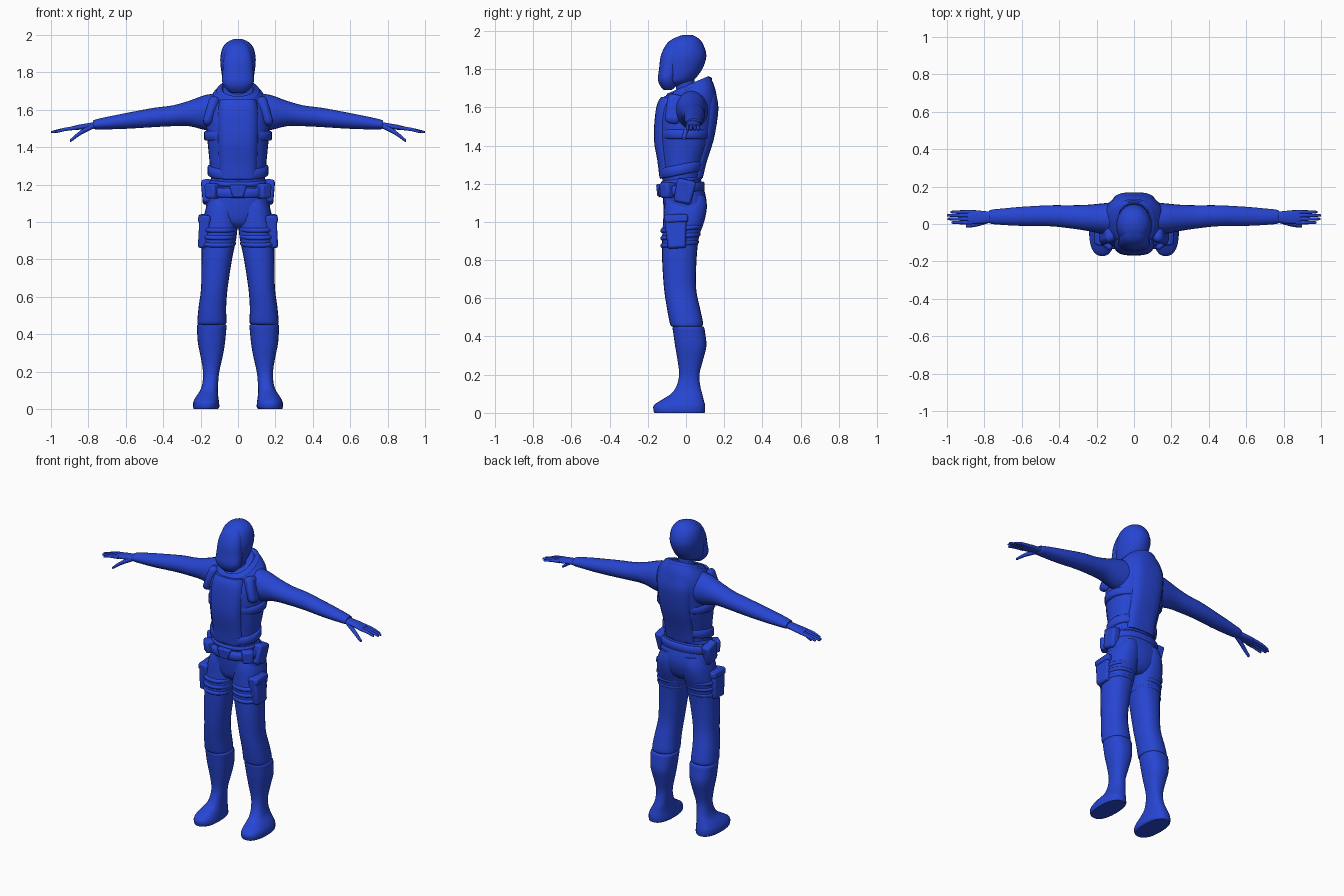
import bpy, bmesh, math
from mathutils import Vector, Matrix

mat = bpy.data.materials.new("blue")
mat.diffuse_color = (0.02, 0.06, 0.65, 1)


def finish(name, bm, mirror=False, bevel=0, angle=45):
    bmesh.ops.recalc_face_normals(bm, faces=bm.faces)
    me = bpy.data.meshes.new(name)
    bm.to_mesh(me)
    bm.free()
    me.polygons.foreach_set("use_smooth", [True] * len(me.polygons))
    me.set_sharp_from_angle(angle=math.radians(angle))
    me.materials.append(mat)
    ob = bpy.data.objects.new(name, me)
    bpy.context.collection.objects.link(ob)
    if bevel:
        b = ob.modifiers.new("bevel", 'BEVEL')
        b.width, b.segments = bevel, 2
    if mirror:
        ob.modifiers.new("mirror", 'MIRROR')
    return ob


def spline(rows, steps):
    """Catmull-Rom interpolation through rows of numbers."""
    out = []
    for i in range(len(rows) - 1):
        a, b, c, d = (rows[max(0, min(len(rows) - 1, i + k))] for k in (-1, 0, 1, 2))
        for s in range(steps):
            t = s / steps
            out.append([0.5 * (2 * q + (r - p) * t + (2 * p - 5 * q + 4 * r - w) * t * t
                               + (3 * q - p - 3 * r + w) * t ** 3)
                        for p, q, r, w in zip(a, b, c, d)])
    return out + [list(rows[-1])]


def loft(name, rows, axis='z', n=24, p=2.0, steps=3, mirror=False, angle=45):
    """Skin rows (along, u0, u1, v0, v1, slope): u,v = x,y for axis z and y,z for axis x."""
    rows = [tuple(r) + (0,) * (6 - len(r)) for r in rows]
    bm = bmesh.new()
    rings = []
    for h, u0, u1, v0, v1, sl in spline(rows, steps):
        ring = []
        for k in range(n):
            a = 2 * math.pi * k / n
            cu, cv = math.cos(a), math.sin(a)
            du = math.copysign(abs(cu) ** (2 / p), cu) * (u1 - u0) / 2
            dv = math.copysign(abs(cv) ** (2 / p), cv) * (v1 - v0) / 2
            u, v = (u0 + u1) / 2 + du, (v0 + v1) / 2 + dv
            co = (u, v, h + sl * dv) if axis == 'z' else (h, u, v)
            ring.append(bm.verts.new(co))
        rings.append(ring)
    for r, s in zip(rings, rings[1:]):
        for k in range(n):
            bm.faces.new((r[k], r[(k + 1) % n], s[(k + 1) % n], s[k]))
    bm.faces.new(rings[0])
    bm.faces.new(rings[-1])
    return finish(name, bm, mirror, angle=angle)


def sym(rows):
    """Rows (z, half width, y0, y1, slope) centred on x = 0."""
    return [(r[0], -r[1], r[1]) + tuple(r[2:]) for r in rows]


def band(name, z, h, x0, x1, y0, y1, slope=0, mirror=False, p=2.2):
    b = 0.007
    rows = [(z - h / 2, x0 + b, x1 - b, y0 + b, y1 - b, slope),
            (z - h / 2 + b, x0, x1, y0, y1, slope),
            (z + h / 2 - b, x0, x1, y0, y1, slope),
            (z + h / 2, x0 + b, x1 - b, y0 + b, y1 - b, slope)]
    loft(name, rows, p=p, steps=1, n=32, mirror=mirror, angle=60)


def box(name, loc, size, rot=(0, 0, 0), taper=1.0, mirror=False, bevel=0.012):
    bm = bmesh.new()
    bmesh.ops.create_cube(bm, size=1)
    for v in bm.verts:
        if v.co.z < 0:
            v.co.x *= taper
            v.co.y *= taper
        v.co = Vector(a * b for a, b in zip(v.co, size))
    m = Matrix.Translation(loc)
    for ang, ax in zip(rot, 'XYZ'):
        m = m @ Matrix.Rotation(math.radians(ang), 4, ax)
    bm.transform(m)
    finish(name, bm, mirror, bevel, angle=60)


# head, face mask and neck
loft("helmet", sym([(1.715, .04, -.10, -.03), (1.735, .07, -.125, .03), (1.77, .083, -.13, .065),
                    (1.81, .09, -.13, .09), (1.87, .095, -.122, .107), (1.93, .083, -.095, .09),
                    (1.963, .055, -.058, .063), (1.978, .02, -.02, .035)]))
loft("face_mask", sym([(1.69, .04, -.115, -.075), (1.715, .068, -.137, -.05), (1.75, .085, -.147, -.05),
                       (1.80, .083, -.141, -.035), (1.87, .078, -.132, -.02), (1.93, .063, -.103, -.005),
                       (1.958, .04, -.07, 0), (1.972, .012, -.035, 0)]), p=2.3)
loft("neck", sym([(1.58, .06, -.05, .065), (1.68, .05, -.05, .05), (1.78, .052, -.06, .04)]))

# torso rising into a tilted open collar
loft("torso", sym([(1.18, .14, -.12, .075), (1.3, .15, -.132, .09), (1.42, .162, -.148, .13),
                   (1.52, .17, -.15, .152, .1), (1.6, .167, -.145, .163, .2),
                   (1.66, .15, -.13, .15, .33), (1.71, .1, -.105, .125, .42),
                   (1.712, .082, -.092, .108, .42), (1.66, .065, -.07, .08, .4)]), n=32, p=2.3)
band("collar_rim", 1.69, .035, -.115, .115, -.122, .135, .42)

# vest panels and side straps
loft("vest_front", sym([(1.23, .105, -.139, .0), (1.32, .106, -.15, .0), (1.43, .11, -.168, .0),
                        (1.55, .112, -.163, .0), (1.62, .105, -.15, .0), (1.655, .095, -.13, .0)]),
     p=3, n=32)
loft("vest_back", sym([(1.23, .1, 0, .088), (1.32, .102, 0, .11), (1.43, .11, 0, .145),
                       (1.55, .12, 0, .166), (1.62, .12, 0, .168), (1.69, .1, 0, .152)]), p=3, n=32)
band("upper_vest_strap", 1.46, .05, -.182, .182, -.145, .135)
band("lower_vest_strap", 1.275, .055, -.162, .162, -.14, .095, .2)

# shoulder strap pads between vest and sleeve
box("shoulder_pad", (.145, -.06, 1.59), (.06, .1, .16), (-12, -18, 0), .8, True, .025)

# sleeves and hands
loft("sleeve", [(.08, -.06, .12, 1.48, 1.69), (.17, -.052, .11, 1.49, 1.68), (.26, -.035, .102, 1.512, 1.648),
                (.35, -.022, .1, 1.512, 1.623), (.45, -.012, .1, 1.507, 1.61), (.6, -.01, .092, 1.498, 1.582),
                (.7, -.005, .083, 1.495, 1.562), (.76, 0, .077, 1.495, 1.548), (.775, .006, .07, 1.5, 1.542)],
     axis='x', mirror=True)
loft("palm", [(.74, .01, .065, 1.5, 1.54), (.79, .005, .068, 1.498, 1.53), (.85, 0, .074, 1.493, 1.52),
              (.89, .002, .072, 1.49, 1.51)], axis='x', n=16, p=2.5, mirror=True)


def digit(name, a, b, c, r):
    rows = []
    for (x, y, z), k in ((a, 1.1), (b, 1), (c, .7)):
        rows.append((x, y - r * k, y + r * k, z - r * k, z + r * k))
    x, y, z = c
    rows.append((x + .006, y - r * .3, y + r * .3, z - r * .3, z + r * .3))
    loft(name, rows, axis='x', n=10, mirror=True)


for i, (y, tip) in enumerate([(.008, .97), (.027, .99), (.046, .994), (.064, .975)]):
    digit(f"finger_{i + 1}", (.865, y, 1.503), (.93, y, 1.494), (tip, y, 1.481), .0095)
digit("thumb", (.77, .022, 1.515), (.84, .0, 1.478), (.892, -.01, 1.438), .0135)

# hips and trousers
loft("hips", sym([(.965, .06, -.07, .05), (1.0, .13, -.105, .085), (1.08, .17, -.118, .108),
                  (1.15, .162, -.122, .1), (1.23, .146, -.12, .075)]), p=2.3)
loft("trouser_leg", [(.45, .075, .21, -.07, .08), (.458, .063, .217, -.08, .087), (.48, .062, .217, -.087, .088),
                     (.55, .063, .21, -.1, .073), (.65, .055, .197, -.115, .053), (.8, .032, .195, -.125, .055),
                     (.92, .008, .192, -.125, .068), (1.0, .002, .186, -.12, .095),
                     (1.08, .005, .17, -.115, .11), (1.14, .02, .14, -.1, .1)], p=2.3, mirror=True)

# thigh straps and holsters
for i, z in enumerate((.965, .925, .885)):
    band(f"thigh_strap_{i + 1}", z, .024, .004 + .004 * i, .199, -.134, .085 - .009 * i, .1, True, 2.3)
box("holster", (.183, -.052, .95), (.06, .118, .178), (3, -5, 0), .8, True)
box("holster_flap", (.18, -.05, 1.015), (.066, .122, .04), (3, -5, 0), 1, True, .01)

# belt, buckle and pouches
band("belt", 1.17, .05, -.172, .172, -.145, .098, .14)
band("upper_belt", 1.215, .025, -.153, .153, -.132, .083, .14)
box("buckle", (0, -.14, 1.165), (.095, .034, .066), (0, 0, 0), .6, False, .008)
box("belt_pouch", (.166, -.008, 1.16), (.056, .1, .125), (-12, 4, 0), .92, True, .014)
box("front_pouch", (.135, -.095, 1.165), (.07, .07, .08), (0, 0, 40), .92, True, .012)

# boots
loft("boot", [(0, .108, .236, -.165, .098), (.012, .1, .24, -.17, .1), (.04, .102, .238, -.168, .1),
              (.07, .106, .222, -.125, .092), (.1, .108, .202, -.078, .085), (.14, .106, .19, -.05, .075),
              (.2, .1, .187, -.036, .07), (.28, .082, .2, -.045, .09), (.35, .07, .214, -.057, .107),
              (.42, .063, .219, -.067, .1), (.445, .061, .22, -.07, .096), (.453, .068, .213, -.062, .088)],
     p=2.4, n=28, mirror=True)
